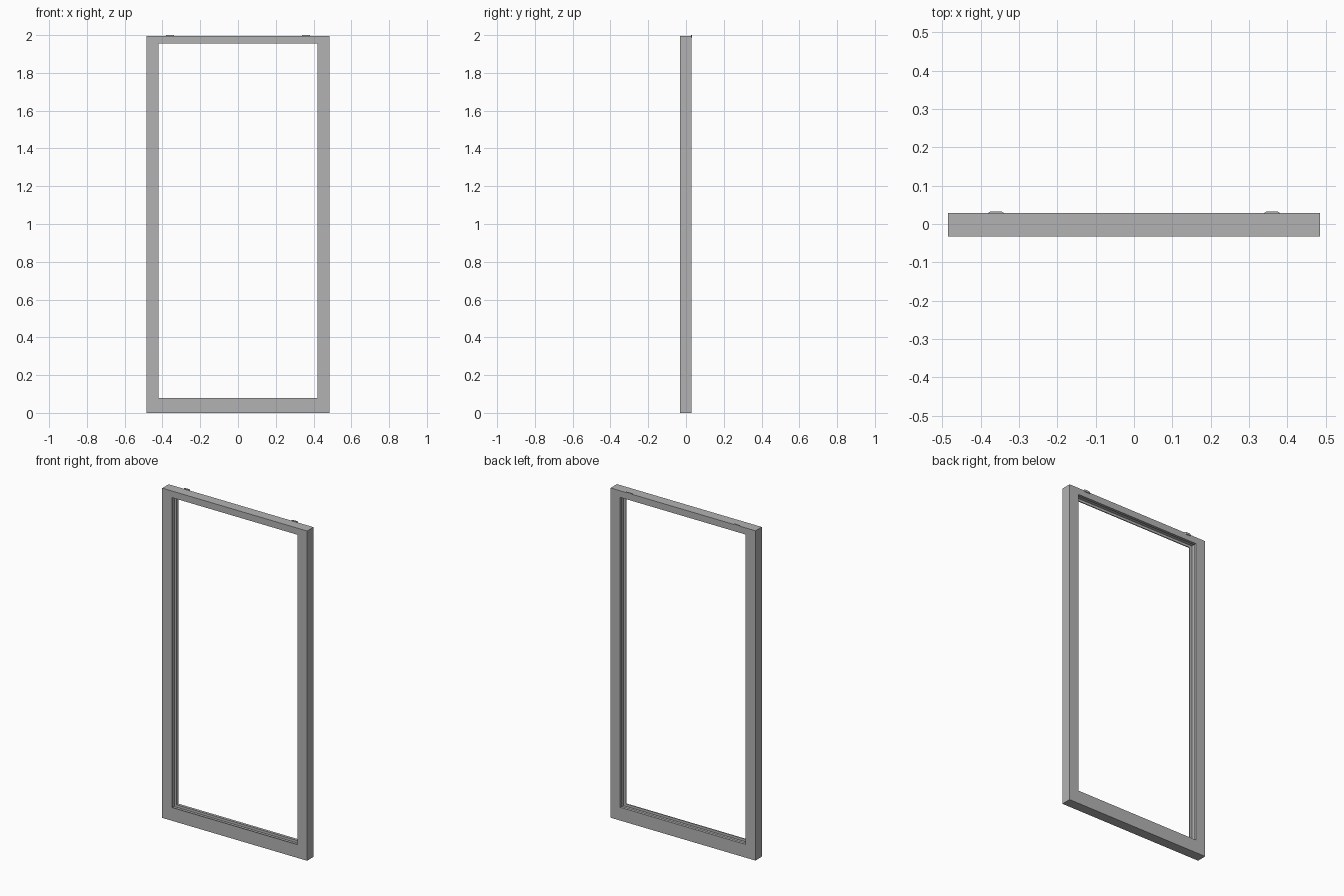
import bpy
import bmesh

cube = bpy.data.objects.get("Cube")
if cube:
    bpy.data.objects.remove(cube, do_unlink=True)

# Single flat colour
grey = bpy.data.materials.new("mid grey")
grey.use_nodes = True
colour = (0.45, 0.45, 0.45, 1)
grey.diffuse_color = colour
grey.node_tree.nodes["Principled BSDF"].inputs["Base Color"].default_value = colour

OUTER = (-0.485, 0.485, 0.0, 1.995)      # left, right, bottom, top
OPENING = (-0.42, 0.42, 0.08, 1.955)
FRONT, BACK = -0.032, 0.029


def finish(bm, name):
    bmesh.ops.recalc_face_normals(bm, faces=bm.faces)
    mesh = bpy.data.meshes.new(name)
    bm.to_mesh(mesh)
    bm.free()
    mesh.materials.append(grey)
    obj = bpy.data.objects.new(name, mesh)
    bpy.context.collection.objects.link(obj)
    return obj


def ring(bm, rect, grow, y):
    """Four corners of a rectangle, enlarged by grow, at depth y."""
    x0, x1, z0, z1 = rect
    x0, x1, z0, z1 = x0 - grow, x1 + grow, z0 - grow, z1 + grow
    return [bm.verts.new((x, y, z)) for x, z in ((x0, z0), (x1, z0), (x1, z1), (x0, z1))]


# Frame: a closed profile carried round the four corners, with a channel inside
GROOVE = 0.015
profile = [
    (OUTER, 0, FRONT), (OPENING, 0, FRONT),
    (OPENING, 0, -0.026), (OPENING, GROOVE, -0.026),
    (OPENING, GROOVE, 0.012), (OPENING, 0, 0.012),
    (OPENING, 0, BACK), (OUTER, 0, BACK),
]
bm = bmesh.new()
rings = [ring(bm, *p) for p in profile]
for i, a in enumerate(rings):
    b = rings[(i + 1) % len(rings)]
    for k in range(4):
        n = (k + 1) % 4
        bm.faces.new((a[k], a[n], b[n], b[k]))
finish(bm, "door_frame")

# Small tapered clips at the top rear edge
for side, x in (("right", -0.36), ("left", 0.36)):
    bm = bmesh.new()
    outline = [(-0.02, 0.026), (0.02, 0.026), (0.02, BACK), (0.014, 0.033),
               (-0.014, 0.033), (-0.02, BACK)]
    base = bm.faces.new([bm.verts.new((x + dx, y, 1.988)) for dx, y in outline])
    top = bmesh.ops.extrude_face_region(bm, geom=[base])["geom"]
    bmesh.ops.translate(bm, vec=(0, 0, 0.012),
                        verts=[v for v in top if isinstance(v, bmesh.types.BMVert)])
    finish(bm, side + "_top_clip")
